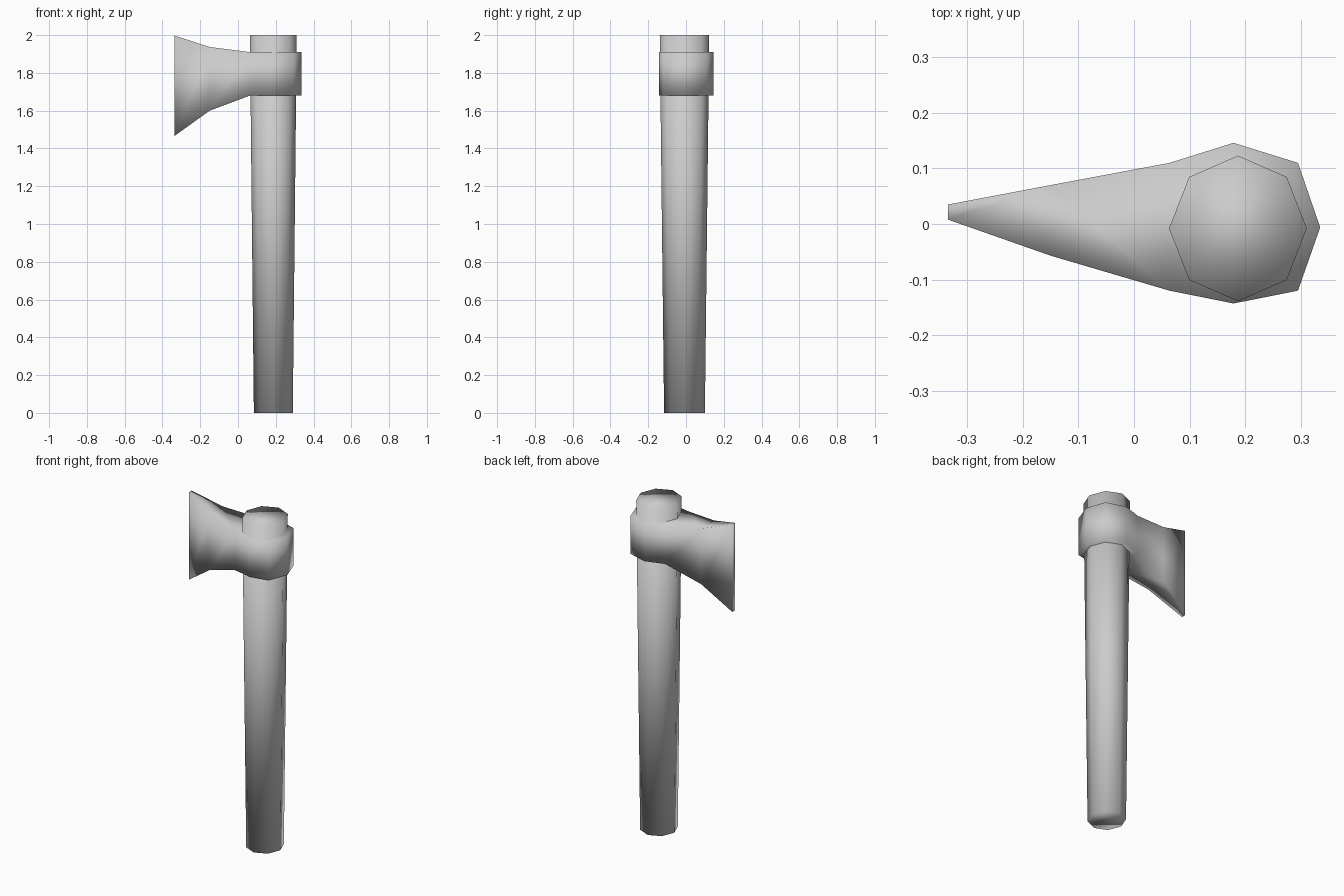
import bpy
import bmesh
from math import cos, sin, tau

if "Cube" in bpy.data.objects:
    bpy.data.objects.remove(bpy.data.objects["Cube"])


def finish(name, bm):
    bmesh.ops.recalc_face_normals(bm, faces=bm.faces)
    mesh = bpy.data.meshes.new(name)
    bm.to_mesh(mesh)
    bm.free()
    mesh.shade_smooth()
    obj = bpy.data.objects.new(name, mesh)
    bpy.context.collection.objects.link(obj)
    return obj


def bridge(bm, low, high):
    n = len(low)
    for i in range(n):
        j = (i + 1) % n
        bm.faces.new((low[i], low[j], high[j], high[i]))


# Handle: tapered eight-sided shaft, wider at the top
bm = bmesh.new()
rings = []
for z, rx, ry in ((0.0, 0.103, 0.108), (2.0, 0.124, 0.131)):
    rings.append([bm.verts.new((0.187 + rx * cos(i * tau / 8),
                                -0.008 + ry * sin(i * tau / 8), z))
                  for i in range(8)])
bridge(bm, *rings)
bm.faces.new(rings[0])
bm.faces.new(rings[1])
finish("handle", bm)

# Head outline from above, each point with its lower and upper height:
# faceted collar first, then the flaring blade
outline = [
    (0.064, -0.120, 1.68, 1.91),
    (0.179, -0.143, 1.68, 1.91),
    (0.295, -0.120, 1.68, 1.91),
    (0.335, -0.006, 1.68, 1.91),
    (0.295, 0.110, 1.68, 1.91),
    (0.179, 0.146, 1.68, 1.91),
    (0.064, 0.110, 1.68, 1.91),
    (-0.150, 0.070, 1.60, 1.937),
    (-0.335, 0.035, 1.467, 1.997),
    (-0.335, 0.008, 1.467, 1.997),
    (-0.150, -0.057, 1.60, 1.937),
]
bm = bmesh.new()
low = [bm.verts.new((x, y, z)) for x, y, z, _ in outline]
high = [bm.verts.new((x, y, z)) for x, y, _, z in outline]
bridge(bm, low, high)
for ring in (low, high):
    bm.faces.new(ring[:7])
    bm.faces.new((ring[0], ring[6], ring[7], ring[10]))
    bm.faces.new(ring[7:])
finish("axe_head", bm)
